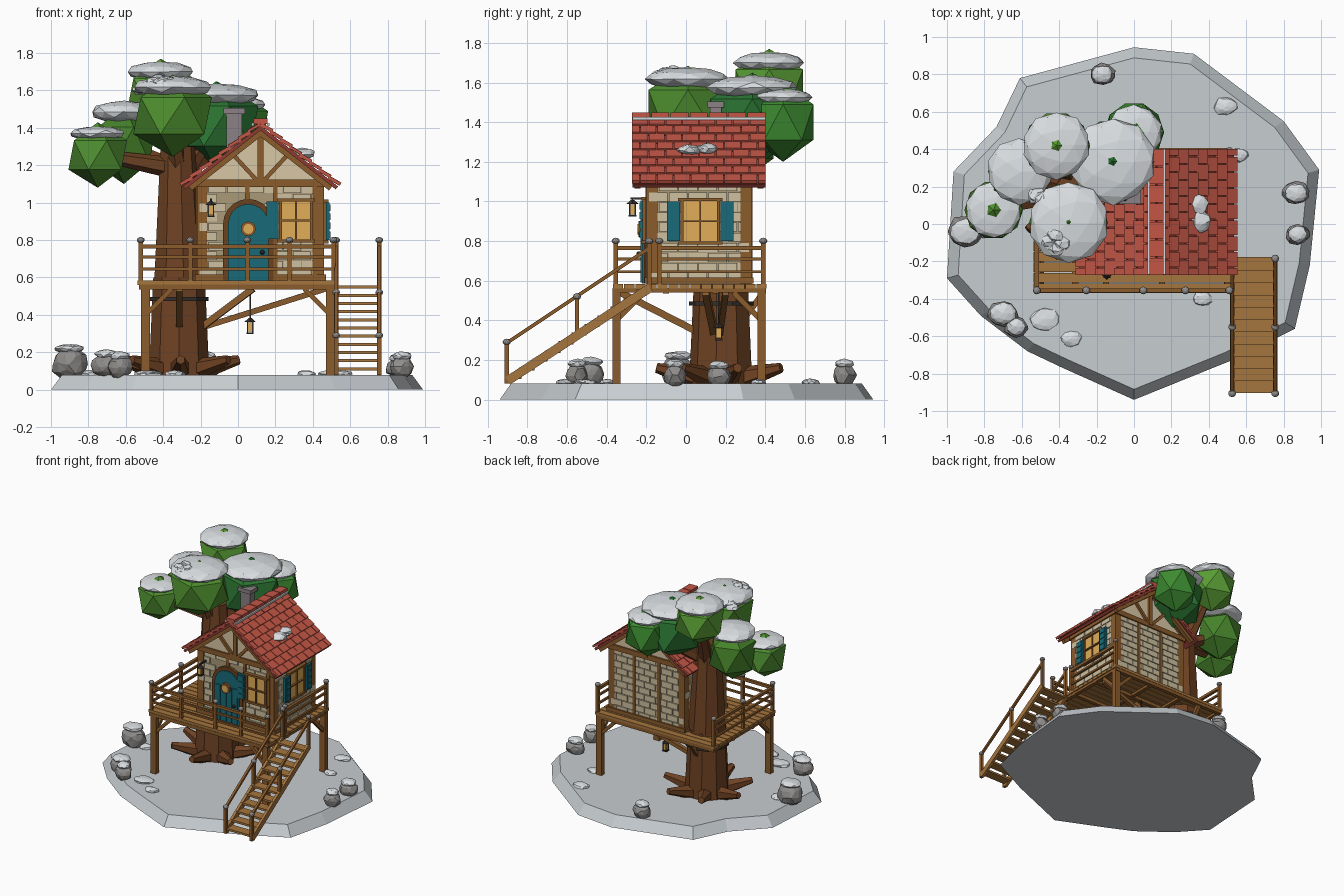
import bpy, bmesh, random
from math import pi, sin, cos, atan2, hypot
from mathutils import Vector, Matrix

if "Cube" in bpy.data.objects:
    bpy.data.objects.remove(bpy.data.objects["Cube"])

random.seed(4)
T, R = Matrix.Translation, Matrix.Rotation


def mat(name, h):
    m = bpy.data.materials.new(name)
    m.diffuse_color = [(int(h[i:i + 2], 16) / 255) ** 2.2 for i in (0, 2, 4)] + [1]
    m.use_nodes = True
    m.node_tree.nodes["Principled BSDF"].inputs["Base Color"].default_value = m.diffuse_color
    return m


WOOD, DARK, BARK = mat("wood", "8a5c30"), mat("dark_wood", "6b4424"), mat("bark", "6e4428")
PLANK, WALL, BRICK = mat("plank", "a37440"), mat("mortar", "a89878"), mat("brick", "cdbf9f")
CREAM, TEAL, GLASS = mat("plaster", "d8c6a4"), mat("teal", "1f6b78"), mat("glow", "e0ac58")
TILE, TILE2, IRON = mat("tile", "c25748"), mat("roof_base", "8c3c34"), mat("iron", "37322e")
SNOW, ICE, ROCK, CHIM = mat("snow", "d9dde0"), mat("ice", "c6ccd0"), mat("rock", "8e8c8a"), mat("chimney", "8a8084")


class Part:
    """Collects simple solids into one named object."""
    def __init__(self, name, material):
        self.name, self.mat, self.bm = name, material, bmesh.new()

    def box(self, c, s, m=Matrix()):
        bmesh.ops.create_cube(self.bm, size=1, matrix=m @ T(c) @ Matrix.Diagonal((*s, 1)))
        return self

    def span(self, x0, x1, y0, y1, z0, z1):
        return self.box(((x0 + x1) / 2, (y0 + y1) / 2, (z0 + z1) / 2), (x1 - x0, y1 - y0, z1 - z0))

    def frame(self, p, q):
        p, q = Vector(p), Vector(q)
        d = q - p
        return T((p + q) / 2) @ d.to_track_quat('Z', 'Y').to_matrix().to_4x4(), d.length

    def beam(self, p, q, w, h=None):
        m, l = self.frame(p, q)
        return self.box((0, 0, 0), (w, h or w, l), m)

    def cone(self, p, q, r1, r2, n=8):
        m, l = self.frame(p, q)
        bmesh.ops.create_cone(self.bm, cap_ends=True, segments=n, radius1=r1, radius2=r2, depth=l, matrix=m)
        return self

    def ico(self, c, s, sub=1, jitter=0, rot=0):
        v = bmesh.ops.create_icosphere(self.bm, subdivisions=sub, radius=1,
                                       matrix=T(c) @ R(rot, 4, 'Z') @ Matrix.Diagonal((*s, 1)))["verts"]
        for k in v:
            k.co += Vector([random.uniform(-1, 1) * jitter * a for a in s])
        return self

    def prism(self, pts, vec):
        f = self.bm.faces.new([self.bm.verts.new(p) for p in pts])
        g = bmesh.ops.extrude_face_region(self.bm, geom=[f])["geom"]
        bmesh.ops.translate(self.bm, vec=vec, verts=[v for v in g if isinstance(v, bmesh.types.BMVert)])
        return self

    def done(self):
        bmesh.ops.recalc_face_normals(self.bm, faces=self.bm.faces)
        me = bpy.data.meshes.new(self.name)
        self.bm.to_mesh(me)
        me.materials.append(self.mat)
        ob = bpy.data.objects.new(self.name, me)
        bpy.context.collection.objects.link(ob)
        return ob


# snowy ground slab with bevelled rim
rim = [(0, .945), (.32, .91), (.8, .55), (.99, .29), (.94, -.22), (.86, -.56), (.52, -.73), (0, -.94), (-.38, -.77),
       (-.57, -.68), (-.82, -.49), (-1, -.29), (-.965, .28), (-.735, .52), (-.61, .78)]
g = Part("ground", ICE).prism([(x, y, 0) for x, y in rim], (0, 0, .08))
for v in g.bm.verts:
    if v.co.z > .01:
        v.co.x *= .94
        v.co.y *= .94
g.done()

# rocks with snow caps, snow patches
rocks, caps = Part("rocks", ROCK), Part("rock_snow", SNOW)
for x, y, r, h in [(-.9, -.04, .1, .14), (-.7, -.48, .085, .11), (-.63, -.55, .065, .1), (-.17, .8, .07, .1),
                   (.865, .165, .075, .09), (.875, -.055, .065, .1)]:
    rocks.ico((x, y, .07 + h / 2), (r, r * .85, h * .62), 2, .1)
    caps.ico((x, y, .08 + h), (r * .8, r * .7, .025), 2, .08)
for x, y, r in [(.49, .63, .065), (-.48, -.51, .08), (-.335, -.615, .055), (.365, -.4, .05), (.56, .37, .05), (-.8, -.03, .06)]:
    caps.ico((x, y, .085), (r, r * .75, .02), 2, .12)
rocks.done()
caps.done()

# trunk, roots, branches
TX, TY = -.315, .18
t = Part("trunk", BARK).cone((TX, TY, .06), (TX, TY, .6), .165, .14, 9).cone((TX, TY, .6), (TX - .01, TY, 1.3), .14, .095, 9)
for i in range(7):
    a = i * 2 * pi / 7 + .25
    d = Vector((cos(a), sin(a), 0))
    b = Vector((TX, TY, .1))
    t.cone(b + d * .08, b + d * .33 + Vector((0, 0, .06)), .065, .025, 6)

# foliage: x, y, z, radius, height, snow radius, snow z, snow height, colour
blobs = [(-.414, .42, 1.58, .2, .19, .18, 1.70, .055, "5a9c38"), (-.35, .01, 1.465, .235, .22, .215, 1.618, .06, "4e8c32"),
         (-.115, .335, 1.41, .25, .24, .23, 1.575, .062, "2f7436"), (0, .49, 1.4, .18, .2, .15, 1.525, .045, "3f8a34"),
         (-.61, .28, 1.31, .19, .21, .175, 1.485, .06, "47822e"), (-.75, .075, 1.255, .175, .175, .152, 1.37, .038, "4f8c34")]
for i, (x, y, z, r, h, sr, sz, sh, col) in enumerate(blobs):
    Part("foliage_%d" % i, mat("leaf_%d" % i, col)).ico((x, y, z), (r, r, h)).done()
    Part("foliage_snow_%d" % i, SNOW).ico((x, y, sz), (sr, sr, sh), 2, .03).done()
    t.cone((TX, TY, 1.08 + .02 * i), (x, y, z), .06, .03, 6)
t.done()
clump = Part("snow_clumps", SNOW)
for x, y, z in [(-.42, -.06, 1.66), (-.38, -.1, 1.655), (-.45, -.09, 1.645), (-.41, -.13, 1.64), (-.52, .15, 1.6), (-.48, .13, 1.62)]:
    clump.ico((x, y, z), (.045, .04, .025), 2, .2)

# deck planks and rim beams
d = Part("deck_planks", PLANK)
n = 14
for i in range(n):
    y = -.37 + .78 * (i + .5) / n
    d.box((-.008, y, .572), (1.06, .78 / n - .005, .022))
d.done()
f = Part("deck_frame", WOOD)
for y in (-.355, -.1, .15, .39):
    f.span(-.53, .515, y - .015, y + .015, .535, .563)
for x in (-.515, -.15, .15, .5):
    f.span(x - .015, x + .015, -.365, .405, .54, .56)

# posts and braces
for x, y in [(-.495, -.35), (.495, -.35), (.495, .38)]:
    f.span(x - .024, x + .024, y - .02, y + .02, .07, .55)
    s = -1 if x > 0 else 1
    f.beam((x, y, .4), (x + s * .14, y, .54), .025)
    f.beam((x, y, .4), (x, y - .14 * (1 if y > 0 else -1), .54), .025)
f.beam((-.24, .15, .3), (.08, .1, .54), .035)
f.beam((-.2, .17, .33), (.47, .2, .54), .03)
f.beam((TX, .1, .32), (TX, -.33, .54), .035)
f.beam((TX, .25, .35), (TX, .39, .54), .03)
f.done()
Part("trunk_band", IRON).cone((TX, TY, .475), (TX, TY, .495), .165, .165, 10).done()

# railings with snow knobs
rail, knob = Part("railings", WOOD), Part("rail_snow", ROCK)


def post(x, y, z0, z1):
    rail.box((x, y, (z0 + z1) / 2), (.022, .022, z1 - z0))
    knob.ico((x, y, z1), (.021, .021, .017), 2)


for x in (-.52, -.255, .05, .275, .51):
    post(x, -.355, .58, .8)
for x, y in [(-.52, .02), (-.52, .39), (.51, -.135), (.51, .39)]:
    post(x, y, .58, .8)
for z in (.765, .71, .645):
    w = .022 if z > .75 else .015
    for p, q in [((-.52, -.355), (.51, -.355)), ((-.52, -.355), (-.52, .39)), ((.51, -.135), (.51, .39))]:
        rail.beam((*p, z), (*q, z), w)

# stairs
st = Part("stairs", PLANK)
for i in range(11):
    k = (i + .5) / 11
    st.box((.64, -.9 + .72 * k, .09 + .48 * k), (.23, .075, .016))
for x in (.525, .755):
    st.beam((x, -.9, .095), (x, -.18, .565), .022, .045)
    for y, z in [(-.905, .08), (-.55, .31), (-.185, .56)]:
        post(x, y, z, z + (.21 if z < .5 else .24))
    rail.beam((x, -.905, .285), (x, -.185, .765), .018)
st.done()
rail.done()
knob.done()

# house body
X0, X1, Y0, Y1, CX = -.21, .45, -.19, .32, .12
Part("house_walls", WALL).prism([(X0, Y0, .58), (X1, Y0, .58), (X1, Y0, 1.12), (CX, Y0, 1.385), (X0, Y0, 1.12)], (0, Y1 - Y0, 0)).done()
p = Part("gable_plaster", CREAM)
for y in (Y0 - .006, Y1):
    p.prism([(X0, y, 1.115), (X1, y, 1.115), (CX, y, 1.38)], (0, .006, 0))
p.done()

# brick courses on each wall, skipping openings (u0, u1, z0, z1)
br = Part("bricks", BRICK)
walls = [(X0, X1, Y0, 0, [(-.08, .19, .58, 1.03), (.22, .4, .8, 1.02)]), (X0, X1, Y1, 0, []),
         (Y0, Y1, X0, 1, []), (Y0, Y1, X1, 1, [(-.02, .165, .8, 1.01)])]
for u0, u1, w, side, holes in walls:
    for row in range(10):
        z, u = .615 + row * .051, u0 - (row % 2) * .05
        while u < u1:
            a, b = max(u, u0) + .003, min(u + .1, u1) - .003
            m = (a + b) / 2
            if b - a > .01 and not any(h[0] < m < h[1] and h[2] < z < h[3] for h in holes):
                c, s = (m, w, z), (b - a, .014 + random.random() * .006, .045)
                br.box((c[1], c[0], z) if side else c, (s[1], s[0], s[2]) if side else s)
            u += .1
br.done()

# timber framing
tm = Part("timber_frame", WOOD)
for x in (X0 + .018, X1 - .018):
    for y in (Y0 + .018, Y1 - .018):
        tm.box((x, y, .85), (.055, .055, .54))
for z, h in [(.6, .03), (1.105, .04)]:
    for y in (Y0, Y1):
        tm.box((CX, y, z), (.69, .04, h))
    for x in (X0, X1):
        tm.box((x, .065, z), (.04, .54, h))
for x in (.01, .23):
    tm.box((x, Y1, .85), (.025, .03, .5))
for x in (.05, .2, .41):
    tm.box((x, Y0, 1.05 if x < .1 else .85), (.024, .03, .08 if x < .1 else .5))
for y in (-.04, .18):
    tm.box((X0, y, .85), (.03, .025, .5))
for y in (Y0 - .012, Y1 + .012):
    tm.box((CX, y, 1.24), (.03, .025, .27))
    for s in (-1, 1):
        tm.beam((CX + s * .02, y, 1.12), (CX + s * .14, y, 1.25), .022)
        tm.beam((CX, y, 1.39), (CX + s * .34, y, 1.12), .02, .03)

# roof slopes with staggered tiles
base, tiles = Part("roof_base", TILE2), Part("roof_tiles", TILE)
ang, L, rows, cols = atan2(.325, .415), hypot(.325, .415), 8, 8
for s in (0, pi):
    F = T((CX, .065, 1.412)) @ R(s, 4, 'Z') @ R(ang, 4, 'Y')
    base.box((L / 2, 0, -.01), (L, .67, .02), F)
    for y in (-.31, .31):
        tm.box((L / 2 - .01, y, -.032), (L - .03, .03, .03), F)
    for i in range(rows):
        w = .68 / cols
        y = -.34 - (i % 2) * w / 2
        while y < .339:
            a, b = max(y, -.34), min(y + w, .34)
            m = F @ T(((i + .5) * L / rows, (a + b) / 2, .012)) @ R(-.14, 4, 'Y')
            tiles.box((0, 0, 0), (L / rows * 1.12, b - a - .006, .014 + random.random() * .006), m)
            y += w
    if s == 0:
        for u, y, r in [(.28, -.05, .055), (.27, .04, .05)]:
            clump.ico(F @ Vector((u, y, .025)), (r, r, .03), 2, .15)
for i in range(7):
    tiles.box((CX, -.227 + i * .097, 1.435), (.075, .09, .028))
base.done()
tiles.done()
tm.done()
for s in (-1, 1):
    clump.beam((CX + s * .042, -.27, 1.418), (CX + s * .042, .4, 1.418), .014)
clump.done()
Part("chimney", CHIM).box((-.02, .15, 1.39), (.085, .06, .2)).box((-.02, .15, 1.49), (.115, .085, .03)).done()

# arched door with surround, porthole and knob


def arch(y, r, z=.885):
    return [(.055 - r, y, .585), (.055 + r, y, .585)] + [(.055 + r * cos(a * pi / 10), y, z + r * sin(a * pi / 10)) for a in range(11)]


Part("door_frame", DARK).prism(arch(-.213, .135), (0, .03, 0)).done()
dr = Part("door", TEAL).prism(arch(-.222, .108), (0, .02, 0))
for i in range(4):
    dr.box((-.02 + i * .05, -.223, .73), (.044, .012, .28))
dr.done()
Part("porthole_ring", WOOD).cone((.055, -.24, .86), (.055, -.22, .86), .04, .04, 12).done()
gl = Part("window_panes", GLASS).cone((.055, -.244, .86), (.055, -.22, .86), .027, .027, 12)
Part("door_knob", IRON).ico((.13, -.238, .735), (.013, .013, .013), 2).done()

# windows and shutters
wf, sh = Part("window_frames", WOOD), Part("shutters", TEAL)


def window(M, w, shutters):
    gl.box((0, 0, 0), (w, .03, .21), M)
    for x in (-w / 2, 0, w / 2):
        wf.box((x, -.01, 0), (.016 if x else .009, .03, .22), M)
    for z in (-.11, 0, .11):
        wf.box((0, -.012, z), (w + (.04 if z else 0), .035, .016 if z else .009), M)
    for s in shutters:
        sh.box((s * (w / 2 + .043), -.025, 0), (.065, .018, .2), M)
        for k in range(4):
            sh.box((s * (w / 2 + .043), -.036, -.072 + k * .048), (.05, .008, .034), M)


window(T((.31, Y0 - .005, .905)), .165, (-1,))
window(T((X1 + .005, .072, .9)) @ R(pi / 2, 4, 'Z'), .185, (-1, 1))
for k in (gl, wf, sh):
    k.done()

# lanterns
ln, lg = Part("lantern_frames", IRON), Part("lantern_glow", GLASS)
for x, y, z, top in [(-.145, -.27, .96, 1.015), (.065, .165, .335, .54)]:
    lg.box((x, y, z), (.024, .024, .05))
    for dx in (-.014, .014):
        for dy in (-.014, .014):
            ln.box((x + dx, y + dy, z), (.006, .006, .06))
    ln.box((x, y, z - .032), (.038, .038, .008)).cone((x, y, z + .028), (x, y, z + .048), .03, .008, 4)
    ln.beam((x, y, z + .04), (x, y, top), .007)
ln.beam((-.145, -.28, 1.015), (-.145, -.19, 1.015), .012)
ln.done()
lg.done()
